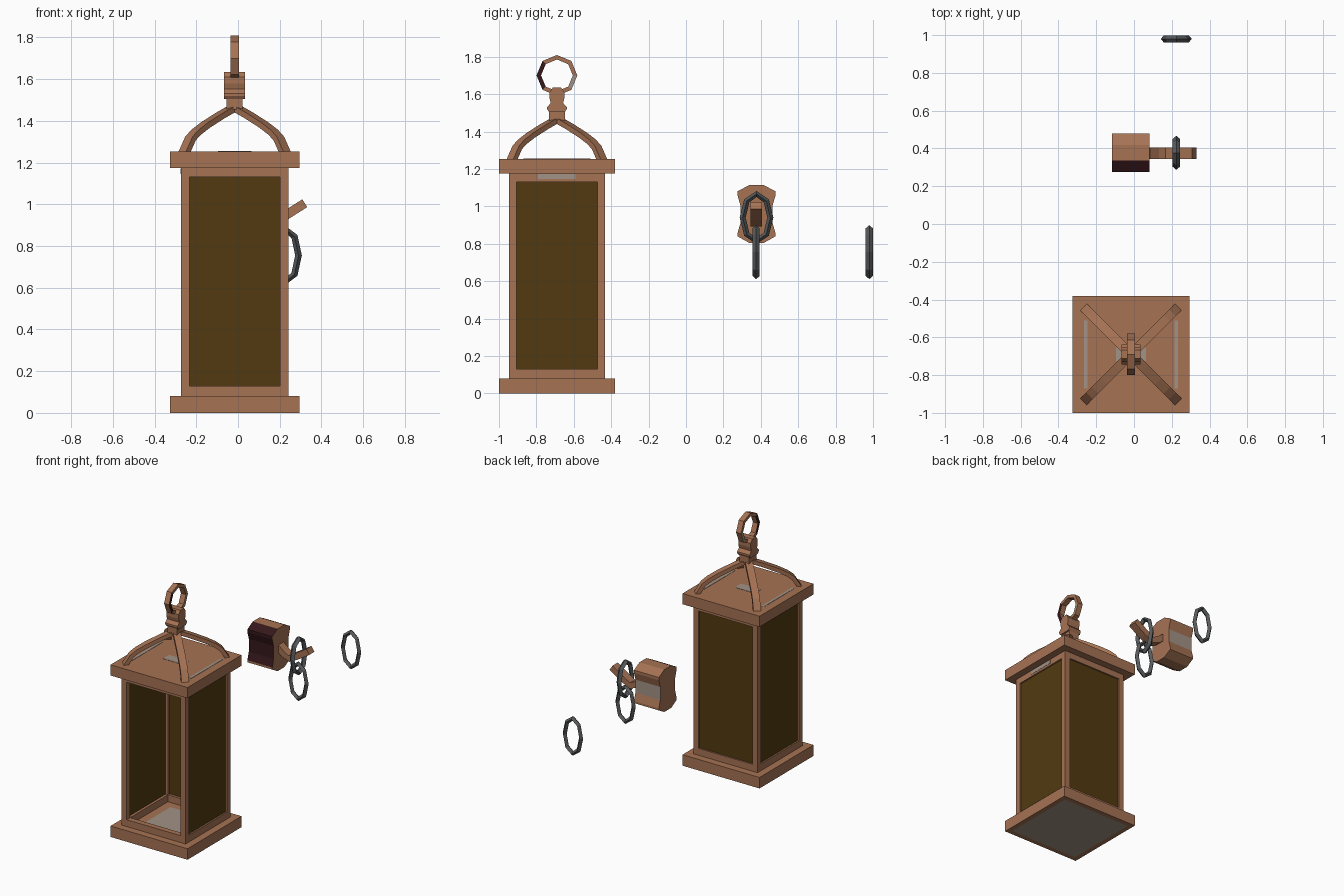
import bpy, bmesh, math
from mathutils import Vector

if "Cube" in bpy.data.objects:
    bpy.data.objects.remove(bpy.data.objects["Cube"])


def material(name, col):
    m = bpy.data.materials.new(name)
    m.diffuse_color = (*col, 1)
    m.use_nodes = True
    m.node_tree.nodes["Principled BSDF"].inputs["Base Color"].default_value = m.diffuse_color
    return m


COPPER = material("aged_copper", (0.38, 0.17, 0.088))
GLASS = material("amber_glass", (0.085, 0.042, 0.005))
MAROON = material("dark_maroon", (0.035, 0.009, 0.011))
WORN = material("worn_grey", (0.36, 0.29, 0.24))
IRON = material("iron_grey", (0.095, 0.1, 0.105))
CX, CY = -0.016, -0.69          # lantern axis


def finish(name, bm, *mats):
    bmesh.ops.recalc_face_normals(bm, faces=bm.faces)
    me = bpy.data.meshes.new(name)
    bm.to_mesh(me)
    bm.free()
    for m in mats:
        me.materials.append(m)
    ob = bpy.data.objects.new(name, me)
    bpy.context.collection.objects.link(ob)
    return ob


def box(name, lo, hi, mat):
    bm = bmesh.new()
    bmesh.ops.create_cube(bm, size=1)
    for v in bm.verts:
        v.co = Vector([(a + b) / 2 + c * (b - a) for a, b, c in zip(lo, hi, v.co)])
    return finish(name, bm, mat)


def lbox(name, x, y, z, mat=COPPER):
    """Box given by ranges relative to the lantern axis."""
    return box(name, (CX + x[0], CY + y[0], z[0]), (CX + x[1], CY + y[1], z[1]), mat)


def sweep(name, pts, side, hw, ht, mat, closed=False, diamond=False):
    """Bar along a planar path; side = plane normal, hw/ht = half width/thickness."""
    pts, side = [Vector(p) for p in pts], Vector(side).normalized()
    sec = [(1, 0), (0, 1), (-1, 0), (0, -1)] if diamond else [(1, 1), (-1, 1), (-1, -1), (1, -1)]
    bm, n, rings = bmesh.new(), len(pts), []
    for i, p in enumerate(pts):
        a = pts[(i - 1) % n] if closed else pts[max(i - 1, 0)]
        b = pts[(i + 1) % n] if closed else pts[min(i + 1, n - 1)]
        nor = side.cross((b - a).normalized())
        rings.append([bm.verts.new(p + side * hw * s + nor * ht * t) for s, t in sec])
    for i in range(n if closed else n - 1):
        a, b = rings[i], rings[(i + 1) % n]
        for k in range(4):
            bm.faces.new((a[k], a[(k + 1) % 4], b[(k + 1) % 4], b[k]))
    if not closed:
        bm.faces.new(rings[0])
        bm.faces.new(rings[-1])
    return finish(name, bm, mat)


def extrude_x(name, prof, x0, x1, *mats):
    """Right-hand half profile (y offset, z), mirrored about its centre, extruded on x."""
    cy, half = prof
    loop = half + [(-y, z) for y, z in reversed(half)]
    bm = bmesh.new()
    f = bm.faces.new([bm.verts.new((x0, cy + y, z)) for y, z in loop])
    r = bmesh.ops.extrude_face_region(bm, geom=[f])
    for v in r["geom"]:
        if isinstance(v, bmesh.types.BMVert):
            v.co.x = x1
    return finish(name, bm, *mats)


def octagon(c, axis, rh, rz):
    """Eight points around c, in the xz plane (axis 0) or the yz plane (axis 1)."""
    out = []
    for i in range(8):
        p = Vector(c)
        p[axis] += rh * math.cos(i * math.pi / 4)
        p.z += rz * math.sin(i * math.pi / 4)
        out.append(p)
    return out


# Lantern base (worn underside inset) and top slab
base = lbox("lantern_base", (-.31, .31), (-.31, .31), (0, .08))
base.data.materials.append(WORN)
bm = bmesh.new()
bm.from_mesh(base.data)
under = [f for f in bm.faces if f.normal.z < -.5]
bmesh.ops.inset_region(bm, faces=under, thickness=.05)
for f in under:
    f.material_index = 1
bm.to_mesh(base.data)
bm.free()
lbox("lantern_top", (-.31, .31), (-.31, .31), (1.175, 1.253))

# Posts, rails and glass (front left open)
W, T = .257, .04
for sx in (-1, 1):
    for sy in (-1, 1):
        lbox("post", sorted((sx * W, sx * (W - T))), sorted((sy * W, sy * (W - T))), (.08, 1.175))
for z in ((.08, .13), (1.13, 1.175)):
    for s in (-1, 1):
        r = sorted((s * W, s * (W - T)))
        lbox("rail", r, (-W + T, W - T), z)
        lbox("rail", (-W + T, W - T), r, z)
g = W - T + .001
for s in (-1, 1):
    lbox("side_glass", sorted((s * .236, s * .246)), (-g, g), (.129, 1.131), GLASS)
lbox("back_glass", (-g, g), (.236, .246), (.129, 1.131), GLASS)

# Worn patches on floor, sides and roof
lbox("floor_wear", (-.15, .15), (-.15, .15), (.08, .084), WORN)
for s in (-1, 1):
    lbox("roof_wear", sorted((s * .23, s * .25)), (-.18, .18), (1.25, 1.255), WORN)
    lbox("side_wear", sorted((s * .25, s * .259)), (-.1, .1), (1.145, 1.172), WORN)
lbox("roof_wear_centre", (-.08, .08), (-.035, .035), (1.25, 1.255), WORN)

# Four curved straps rising to the finial
path = [(.245, 1.24), (.212, 1.315), (.185, 1.345), (.14, 1.38), (.07, 1.425), (0, 1.465)]
for sx in (-1, 1):
    for sy in (-1, 1):
        sweep("roof_strap", [(CX + sx * r, CY + sy * r, z) for r, z in path],
              (sx, -sy, 0), .025, .014, COPPER)

# Finial
lbox("finial_collar", (-.038, .038), (-.043, .043), (1.455, 1.51))
extrude_x("finial", (CY, [(.043, 1.505), (.053, 1.52), (.053, 1.53), (.033, 1.552),
                          (.04, 1.58), (.04, 1.61), (.022, 1.635)]),
          CX - .05, CX + .05, COPPER)

# Hanging ring, dark tarnish on its front half and wear on its back edge
ring = sweep("hanging_ring", octagon((CX, CY, 1.70), 1, .097, .097), (1, 0, 0), .02, .012,
             COPPER, closed=True)
ring.data.materials.append(MAROON)
ring.data.materials.append(WORN)
for f in ring.data.polygons:
    dy = f.center.y - CY
    if abs(f.normal.x) > .5:
        f.material_index = 1 if dy < -.05 else 2 if dy > .05 and f.center.z < 1.7 else 0

# Wall mount
mount = extrude_x("wall_mount", (.377, [(.04, .805), (.102, .84), (.102, .855), (.086, .91),
                                        (.086, 1.005), (.102, 1.06), (.102, 1.08), (.04, 1.113)]),
                  -.117, .083, COPPER, MAROON, WORN)
for f in mount.data.polygons:
    if f.normal.y < -.3 and f.center.z > .87:
        f.material_index = 1
    elif f.normal.y > .9 and .9 < f.center.z < 1.02:
        f.material_index = 2

# Hook arm
sweep("hook_arm", [(.07, .375, .975), (.12, .375, .935), (.17, .375, .915), (.225, .375, .945),
                   (.32, .375, 1.005)], (0, 1, 0), .03, .022, COPPER)

# Chain links
sweep("upper_link", octagon((.224, .377, .94), 1, .074, .126), (1, 0, 0), .019, .016,
      IRON, closed=True, diamond=True)
for y in (.375, .98):
    sweep("lower_link", octagon((.224, y, .755), 0, .066, .128), (0, 1, 0), .019, .016,
          IRON, closed=True, diamond=True)
